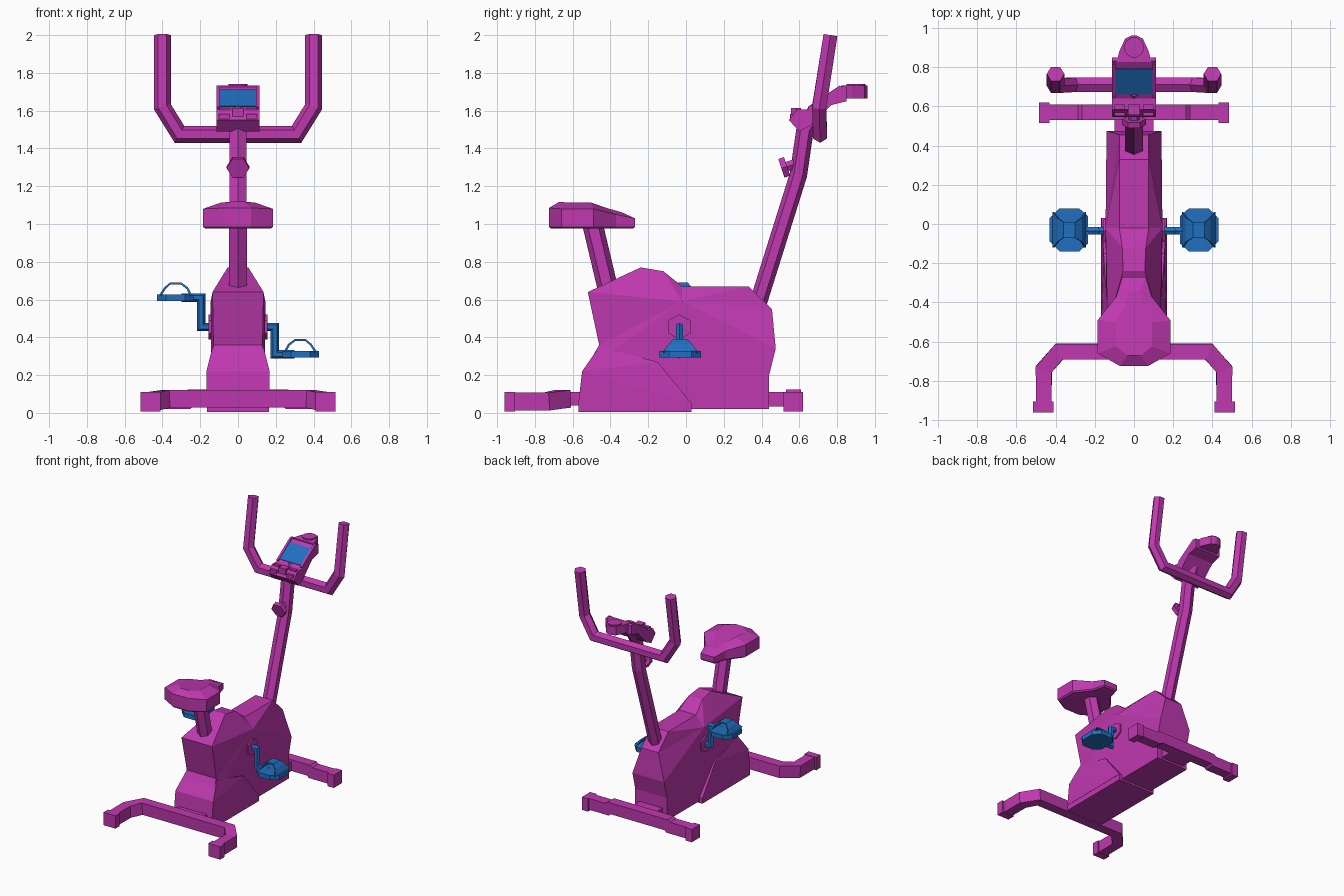
import bpy, bmesh, math
from mathutils import Vector

cube = bpy.data.objects.get("Cube")
if cube:
    bpy.data.objects.remove(cube, do_unlink=True)


def material(name, rgb):
    m = bpy.data.materials.new(name)
    m.use_nodes = True
    m.diffuse_color = (*rgb, 1)
    m.node_tree.nodes["Principled BSDF"].inputs["Base Color"].default_value = (*rgb, 1)
    return m


MAGENTA = material("magenta", (0.52, 0.04, 0.43))
BLUE = material("blue", (0.015, 0.16, 0.53))


def finish(name, bm, mat=MAGENTA):
    bmesh.ops.recalc_face_normals(bm, faces=bm.faces[:])
    me = bpy.data.meshes.new(name)
    bm.to_mesh(me)
    bm.free()
    me.materials.append(mat)
    ob = bpy.data.objects.new(name, me)
    bpy.context.collection.objects.link(ob)
    return ob


def loft(name, rings, mat=MAGENTA, cap=True):
    """Skin a list of equal closed rings."""
    bm = bmesh.new()
    rows = [[bm.verts.new(p) for p in r] for r in rings]
    n = len(rows[0])
    for a, b in zip(rows, rows[1:]):
        for i in range(n):
            j = (i + 1) % n
            bm.faces.new((a[i], a[j], b[j], b[i]))
    if cap:
        bm.faces.new(rows[0])
        bm.faces.new(rows[-1])
    return finish(name, bm, mat)


def box(name, x, y, z, mat=MAGENTA):
    return loft(name, [[(x[0], y[0], h), (x[1], y[0], h), (x[1], y[1], h), (x[0], y[1], h)] for h in z], mat)


def hull(name, pts, mat=MAGENTA):
    bm = bmesh.new()
    for p in pts:
        bm.verts.new(p)
    bmesh.ops.convex_hull(bm, input=bm.verts[:])
    bmesh.ops.dissolve_limit(bm, angle_limit=0.02, verts=bm.verts[:], edges=bm.edges[:])
    return finish(name, bm, mat)


def tube(name, path, half_a, half_b, ref, sides=6, mat=MAGENTA):
    """Mitred sweep; half_a lies along ref, half_b across it."""
    path = [Vector(p) for p in path]
    rings = []
    for i, p in enumerate(path):
        d0 = (p - path[max(i - 1, 0)]).normalized()
        d1 = (path[min(i + 1, len(path) - 1)] - p).normalized()
        t = (d0 + d1).normalized()
        u = Vector(ref)
        u = (u - t * u.dot(t)).normalized()
        v = t.cross(u)
        mitre = 1 / max(t.dot(d1 if d1.length else d0), 0.4)
        off = math.pi / sides
        k = 1 / math.cos(off)
        rings.append([p + u * half_a * k * math.cos(off + a * 2 * off)
                      + v * half_b * k * mitre * math.sin(off + a * 2 * off) for a in range(sides)])
    return loft(name, rings, mat)


def mirrored(path):
    """Extend a half path, ending near the middle, across x = 0."""
    return path + [(-x, y, z) for x, y, z in reversed(path)]


# Housing: rim of (y, z, half width), sides fanned out to a raised ridge point
rim = [(-0.56, 0.05, 0.14), (-0.54, 0.22, 0.14), (-0.46, 0.36, 0.13), (-0.52, 0.64, 0.135),
       (-0.24, 0.77, 0.055), (-0.12, 0.75, 0.06), (-0.02, 0.67, 0.075), (0.33, 0.67, 0.075),
       (0.455, 0.55, 0.075), (0.475, 0.34, 0.14), (0.44, 0.2, 0.14), (0.44, 0.05, 0.14)]
bm = bmesh.new()
edge = {s: [bm.verts.new((s * w, y, z)) for y, z, w in rim] for s in (1, -1)}
peak = {s: bm.verts.new((s * 0.145, -0.02, 0.59)) for s in (1, -1)}
for i in range(len(rim)):
    j = (i + 1) % len(rim)
    bm.faces.new((edge[1][i], edge[1][j], edge[-1][j], edge[-1][i]))
    for s in (1, -1):
        bm.faces.new((edge[s][i], edge[s][j], peak[s]))
finish("housing", bm)

# Flared lower shell and floor plates
shell = [(-0.57, 0.05, 0.167), (-0.55, 0.22, 0.167), (-0.46, 0.35, 0.135),
         (-0.15, 0.27, 0.155), (0.03, 0.05, 0.167)]
hull("lower_shell", [(s * w, y, z) for y, z, w in shell for s in (1, -1)])
box("floor_plate_front", (-0.165, 0.165), (-0.57, 0.03), (0.005, 0.05))
box("floor_plate_back", (-0.14, 0.14), (0.03, 0.44), (0.02, 0.07))

# Front stabiliser with bent legs and end caps
tube("front_stabiliser", mirrored([(0.46, -0.91, 0.06), (0.46, -0.74, 0.06),
                                   (0.38, -0.65, 0.075)]), 0.047, 0.04, (0, 0, 1), 4)
box("front_connector", (-0.12, 0.12), (-0.63, -0.55), (0.04, 0.11))
for s, side in ((1, "left"), (-1, "right")):
    box(side + "_front_cap", (s * 0.41, s * 0.515), (-0.96, -0.905), (0.008, 0.11))
    box(side + "_back_cap", (s * 0.43, s * 0.485), (0.515, 0.62), (0.008, 0.11))

# Back stabiliser, thicker in the middle
tube("back_stabiliser", mirrored([(0.45, 0.57, 0.065), (0.27, 0.57, 0.065), (0.25, 0.57, 0.08)]),
     0.04, 0.045, (0, 1, 0), 4)
box("back_connector", (-0.1, 0.1), (0.43, 0.54), (0.035, 0.11))

# Posts
tube("seat_post", [(0, -0.495, 1.0), (0, -0.4, 0.6)], 0.047, 0.047, (1, 0, 0))
tube("handle_post", [(0, 0.375, 0.56), (0, 0.595, 1.26), (0, 0.63, 1.5), (0, 0.69, 1.6)],
     0.045, 0.04, (1, 0, 0))
tube("post_knob", [(0, 0.505, 1.295), (0, 0.535, 1.305)], 0.052, 0.052, (0, 0, 1))
tube("knob_stem", [(0, 0.53, 1.303), (0, 0.6, 1.325)], 0.025, 0.025, (0, 0, 1))

# Seat: outline (x, y, rim height) lofted from underside to crown
half = [(0.06, -0.27, 1.03), (0.09, -0.37, 1.05), (0.185, -0.49, 1.08),
        (0.185, -0.66, 1.08), (0.07, -0.725, 1.085)]
outline = half + [(-x, y, z) for x, y, z in reversed(half)]
loft("seat", [[(x * 0.93, y * 0.96 - 0.02, 0.975) for x, y, z in outline],
              [(x, y, 0.985) for x, y, z in outline],
              outline,
              [(x * 0.5, -0.53 + (y + 0.53) * 0.72, z + 0.033) for x, y, z in outline]])

# Handlebar
tube("handlebar", mirrored([(0.4, 0.765, 2.0), (0.4, 0.705, 1.62), (0.31, 0.71, 1.475)]),
     0.037, 0.039, (0, 1, 0))

# Console body, sloped screen and button panel
console = [(0.545, 1.55), (0.585, 1.605), (0.64, 1.605), (0.83, 1.732), (0.85, 1.725),
           (0.85, 1.65), (0.77, 1.63), (0.66, 1.52), (0.6, 1.49)]
loft("console", [[(x, y, z) for y, z in console] for x in (-0.113, 0.113)])


def panel(name, x0, x1, t0, t1, lift, mat=MAGENTA):
    """Thin plate lying on the console slope between fractions t0 and t1."""
    a, b = Vector((0, 0.64, 1.605)), Vector((0, 0.83, 1.732))
    n = Vector((0, -0.127, 0.19)).normalized()
    rings = []
    for h in (-0.003, lift):
        lo, hi = a.lerp(b, t0) + n * h, a.lerp(b, t1) + n * h
        rings.append([lo + Vector((x0, 0, 0)), lo + Vector((x1, 0, 0)),
                      hi + Vector((x1, 0, 0)), hi + Vector((x0, 0, 0))])
    return loft(name, rings, mat)


panel("screen", -0.095, 0.095, 0.12, 0.8, 0.005, BLUE)
for s, side in ((1, "left"), (-1, "right")):
    panel(side + "_screen_frame", s * 0.095, s * 0.113, 0.05, 0.95, 0.01)
    for k, y in enumerate((0.55, 0.583)):
        box(f"{side}_button_{k}", (s * 0.045, s * 0.1), (y, y + 0.025), (1.555 + k * 0.03, 1.583 + k * 0.03))
box("middle_button", (-0.03, 0.03), (0.555, 0.61), (1.57, 1.615))

# Rounded cover behind the console
cover = [(0.09, 0.82), (0.075, 0.88), (0.045, 0.945), (0.015, 0.96)]
cover += [(-x, y) for x, y in reversed(cover)]
loft("console_cover", [[(x, y, z) for x, y in cover] for z in (1.665, 1.733)])
tube("cover_disc", [(0, 0.9, 1.73), (0, 0.9, 1.741)], 0.05, 0.05, (1, 0, 0), 12)

# Cranks, pedals and straps; the left one is down, the right one is up
for s, side, level in ((1, "left", 0.31), (-1, "right", 0.61)):
    y = -0.035
    tube(side + "_hub", [(s * 0.1, y, 0.455), (s * 0.155, y, 0.455)], 0.058, 0.058, (0, 1, 0))
    tube(side + "_crank", [(s * 0.14, y, 0.455), (s * 0.195, y, 0.455), (s * 0.195, y, level),
                           (s * 0.3, y, level)], 0.019, 0.019, (0, 1, 0), 6, BLUE)
    corners = [(0.235, -0.07), (0.28, -0.11), (0.38, -0.11), (0.43, -0.06)]
    corners += [(x, -v) for x, v in reversed(corners)]
    loft(side + "_pedal", [[(s * x, v - 0.03, level + h) for x, v in corners]
                           for h in (-0.018, 0.018)], BLUE)
    # strap: arch of flat bands, wide at its feet and narrow on top
    arch = [(0.245, 0.018, 0.09), (0.265, 0.055, 0.06), (0.3, 0.08, 0.04),
            (0.36, 0.08, 0.04), (0.39, 0.055, 0.06), (0.415, 0.018, 0.09)]
    loft(side + "_strap", [[(s * x, -0.03 - w, level + h), (s * x, -0.03 + w, level + h),
                            (s * (0.33 + (x - 0.33) * 0.9), -0.03 + w, level + h - 0.01),
                            (s * (0.33 + (x - 0.33) * 0.9), -0.03 - w, level + h - 0.01)]
                           for x, h, w in arch], BLUE)
